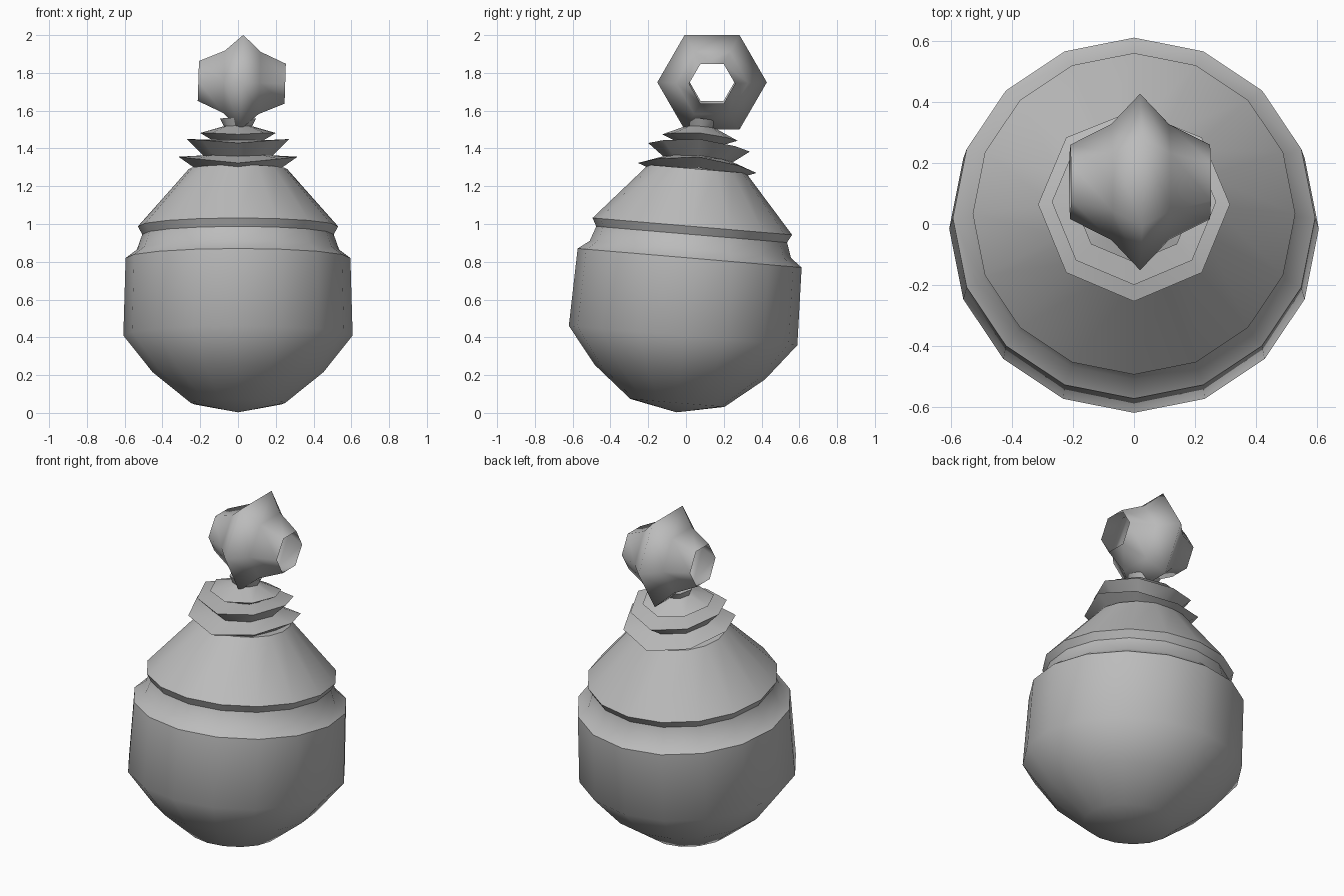
import bpy
import bmesh
import math
from mathutils import Matrix

cube = bpy.data.objects.get("Cube")
if cube:
    bpy.data.objects.remove(cube, do_unlink=True)

grey = bpy.data.materials.new("plain_grey")
grey.use_nodes = True
colour = (0.5, 0.5, 0.5, 1)
grey.diffuse_color = colour
grey.node_tree.nodes["Principled BSDF"].inputs["Base Color"].default_value = colour


def lathe(name, profile, sides, matrix, sharp=None, bend=0.0):
    """Turn (radius, height) points around z; bend lifts the x sides of each ring."""
    bm = bmesh.new()
    rings = []
    for r, h in profile:
        if r == 0:
            rings.append([bm.verts.new((0, 0, h))] * sides)
            continue
        ring = []
        for i in range(sides):
            a = math.tau * i / sides
            x, y = r * math.cos(a), r * math.sin(a)
            ring.append(bm.verts.new((x, y, h + bend * (x * x - y * y))))
        rings.append(ring)
    for low, high in zip(rings, rings[1:]):
        for i in range(sides):
            j = (i + 1) % sides
            corners = list(dict.fromkeys((low[i], low[j], high[j], high[i])))
            bm.faces.new(corners).smooth = True
    bm.transform(matrix)
    mesh = bpy.data.meshes.new(name)
    bm.to_mesh(mesh)
    bm.free()
    if sharp:
        mesh.set_sharp_from_angle(angle=math.radians(sharp))
    mesh.materials.append(grey)
    obj = bpy.data.objects.new(name, mesh)
    bpy.context.collection.objects.link(obj)
    return obj


# The body, lid and collar share one axis that leans backwards
lean = Matrix.Translation((0, -0.05, 0.003)) @ Matrix.Rotation(math.radians(-4.85), 4, "X")

# Rounded pot body with a stepped shoulder and waist
lathe("pot_body", [(0, 0), (0.25, 0.05), (0.452, 0.213), (0.607, 0.408),
                   (0.595, 0.82), (0.535, 0.865), (0.507, 0.945)], 16, lean, 44)

# Conical lid with an undercut rim
lathe("lid", [(0.507, 0.945), (0.53, 0.988), (0.26, 1.293), (0, 1.3)], 16, lean, 44)

# Three flared ruffles, folded upwards at the sides
lathe("ruffled_collar", [(0.235, 1.285), (0.315, 1.328), (0.185, 1.355),
                         (0.27, 1.43), (0.135, 1.44), (0.2, 1.472),
                         (0.075, 1.518), (0.095, 1.558), (0, 1.558)], 8, lean, 46, 0.3)

# Open six-sided ring with a raised ridge, lying across the top
across = (Matrix.Translation((0.02, 0.138, 1.75))
          @ Matrix.Rotation(math.radians(1.8), 4, "Y")
          @ Matrix.Rotation(math.radians(90), 4, "Y")
          @ Matrix.Rotation(math.radians(90), 4, "Z"))
lathe("top_ring", [(0.122, -0.23), (0.19, -0.095), (0.29, 0),
                   (0.19, 0.095), (0.122, 0.23)], 6, across)
